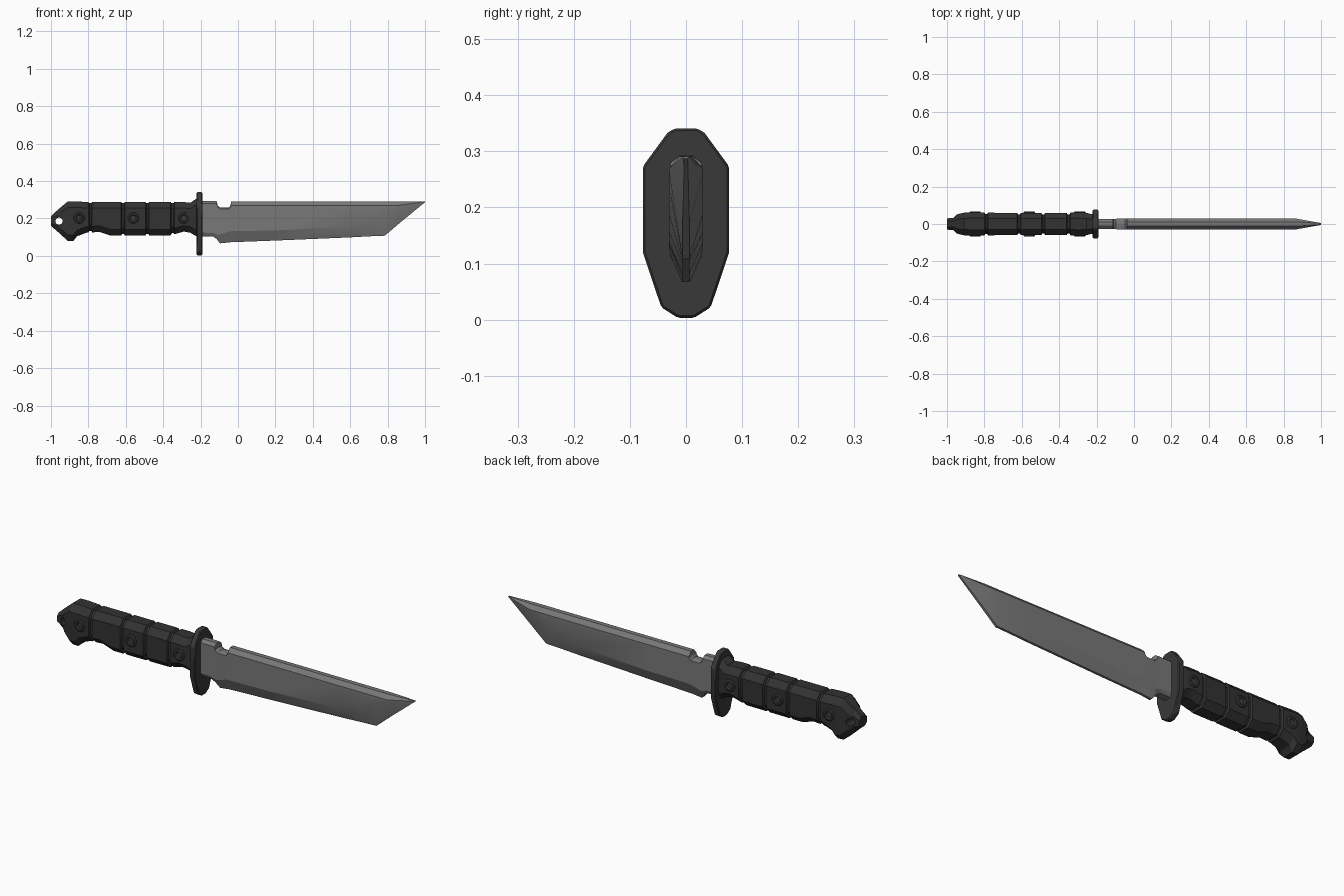
import bpy, bmesh, math

if "Cube" in bpy.data.objects:
    bpy.data.objects.remove(bpy.data.objects["Cube"])


def material(name, v):
    m = bpy.data.materials.new(name)
    m.diffuse_color = (v, v, v, 1)
    m.use_nodes = True
    m.node_tree.nodes["Principled BSDF"].inputs["Base Color"].default_value = m.diffuse_color
    return m


STEEL = material("steel grey", 0.19)
BLACK = material("grip black", 0.032)
GUARD = material("guard charcoal", 0.04)
SCREW = material("screw dark grey", 0.045)


def finish(name, bm, mat, bevel=0):
    bmesh.ops.recalc_face_normals(bm, faces=bm.faces)
    me = bpy.data.meshes.new(name)
    bm.to_mesh(me)
    bm.free()
    ob = bpy.data.objects.new(name, me)
    bpy.context.collection.objects.link(ob)
    me.materials.append(mat)
    if bevel:
        b = ob.modifiers.new("soft edges", 'BEVEL')
        b.width, b.segments, b.limit_method = bevel, 1, 'ANGLE'
    return ob


def loft(name, sections, mat, bevel=0):
    """Skin equal-length rings of 3D points and cap both ends."""
    bm = bmesh.new()
    rings = [[bm.verts.new(p) for p in s] for s in sections]
    n = len(rings[0])
    for a, b in zip(rings, rings[1:]):
        for i in range(n):
            j = (i + 1) % n
            bm.faces.new((a[i], a[j], b[j], b[i]))
    bm.faces.new(rings[0])
    bm.faces.new(rings[-1])
    return finish(name, bm, mat, bevel)


def mirrored(x, half):
    """Full ring at x from right-hand (y, z) points, top to bottom."""
    return [(x, y, z) for y, z in half] + [(x, -y, z) for y, z in reversed(half)]


def disc(x, z, r, y0, y1, n):
    return [[(x + r * k * math.cos(2 * math.pi * i / n), y,
              z + r * k * math.sin(2 * math.pi * i / n)) for i in range(n)]
            for y, k in ((y0, 1), (y1, 1))]


def sample(table, x):
    for a, b in zip(table, table[1:]):
        if x <= b[0]:
            t = (x - a[0]) / (b[0] - a[0])
            return [p + (q - p) * t for p, q in zip(a[1:], b[1:])]
    return list(table[-1][1:])


# Blade stations: x, spine z, shoulder z, grind line z, edge z, half width, edge half width
blade = [
    (-0.20, .293, .280, .125, .105, .028, .018), (-0.135, .293, .280, .122, .105, .028, .018),
    (-0.113, .292, .279, .115, .090, .028, .014), (-0.109, .268, .262, .113, .082, .028, .012),
    (-0.095, .258, .252, .115, .067, .028, .007), (-0.048, .258, .252, .130, .072, .03, .006),
    (-0.040, .268, .260, .131, .073, .03, .006), (-0.037, .291, .270, .132, .073, .03, .006),
    (0.20, .291, .270, .136, .082, .03, .006), (0.60, .291, .270, .155, .099, .03, .006),
    (0.71, .291, .270, .187, .105, .03, .006), (0.785, .291, .270, .235, .108, .03, .006),
    (0.86, .291, .270, .262, .172, .03, .006), (1.0, .291, .290, .288, .287, .005, .003)]
loft("blade", [mirrored(x, [(min(.012, hw * .6), t), (hw, s), (hw, g), (e, b)])
               for x, t, s, g, b, hw, e in blade], STEEL)

# Guard plate
half = [(.02, .341), (.033, .333), (.077, .273), (.077, .12), (.044, .022), (.014, .003)]
loft("guard", [mirrored(x, half) for x in (-.221, -.191)], GUARD, .004)

# Handle with ring grooves: x, bottom z, top z, half width
grip = [(-1, .160, .213, .030), (-.965, .130, .245, .033), (-.945, .112, .262, .052),
        (-.91, .080, .291, .060), (-.88, .080, .291, .062), (-.86, .105, .291, .062),
        (-.81, .124, .288, .062), (-.74, .128, .288, .060), (-.68, .108, .288, .060),
        (-.36, .110, .288, .060), (-.29, .130, .288, .062), (-.255, .124, .284, .060),
        (-.235, .112, .298, .055), (-.21, .098, .312, .050)]
xs = {row[0]: 0 for row in grip}
for gx in (-.79, -.615, -.485, -.35):
    for dx, depth in ((-.010, 0), (-.005, .009), (.005, .009), (.010, 0)):
        xs[gx + dx] = depth
sections = []
for x in sorted(xs):
    lo, hi, hw = sample(grip, x)
    d = xs[x]
    lo, hi, hw = lo + d, hi - d * .7, hw - d
    c = min(.032, (hi - lo) * .25)
    sections.append(mirrored(x, [(hw * .5, hi), (hw, hi - c), (hw, lo + c), (hw * .5, lo)]))
handle = loft("handle", sections, BLACK)

# Lanyard hole
cutter = loft("hole_cutter", disc(-.957, .186, .019, -.2, .2, 20), BLACK)
mod = handle.modifiers.new("lanyard hole", 'BOOLEAN')
mod.object, mod.solver = cutter, 'EXACT'
bpy.context.view_layer.objects.active = handle
bpy.ops.object.modifier_apply(modifier=mod.name)
bpy.data.objects.remove(cutter)

# Screws: collar and recessed head on each side
for k, sx in enumerate((-.85, -.56, -.29)):
    for side in (-1, 1):
        rings = [[(sx + r * math.cos(math.pi * i / 8), side * y, .203 + r * math.sin(math.pi * i / 8))
                  for i in range(16)]
                 for r, y in ((.030, .05), (.030, .064), (.025, .068), (.018, .068), (.014, .062))]
        loft(f"screw_{k}_{'front' if side < 0 else 'back'}", rings, SCREW)

# Smooth gentle curves, keep crisp edges
bpy.ops.object.select_all(action='SELECT')
bpy.ops.object.shade_smooth_by_angle(angle=math.radians(20))
